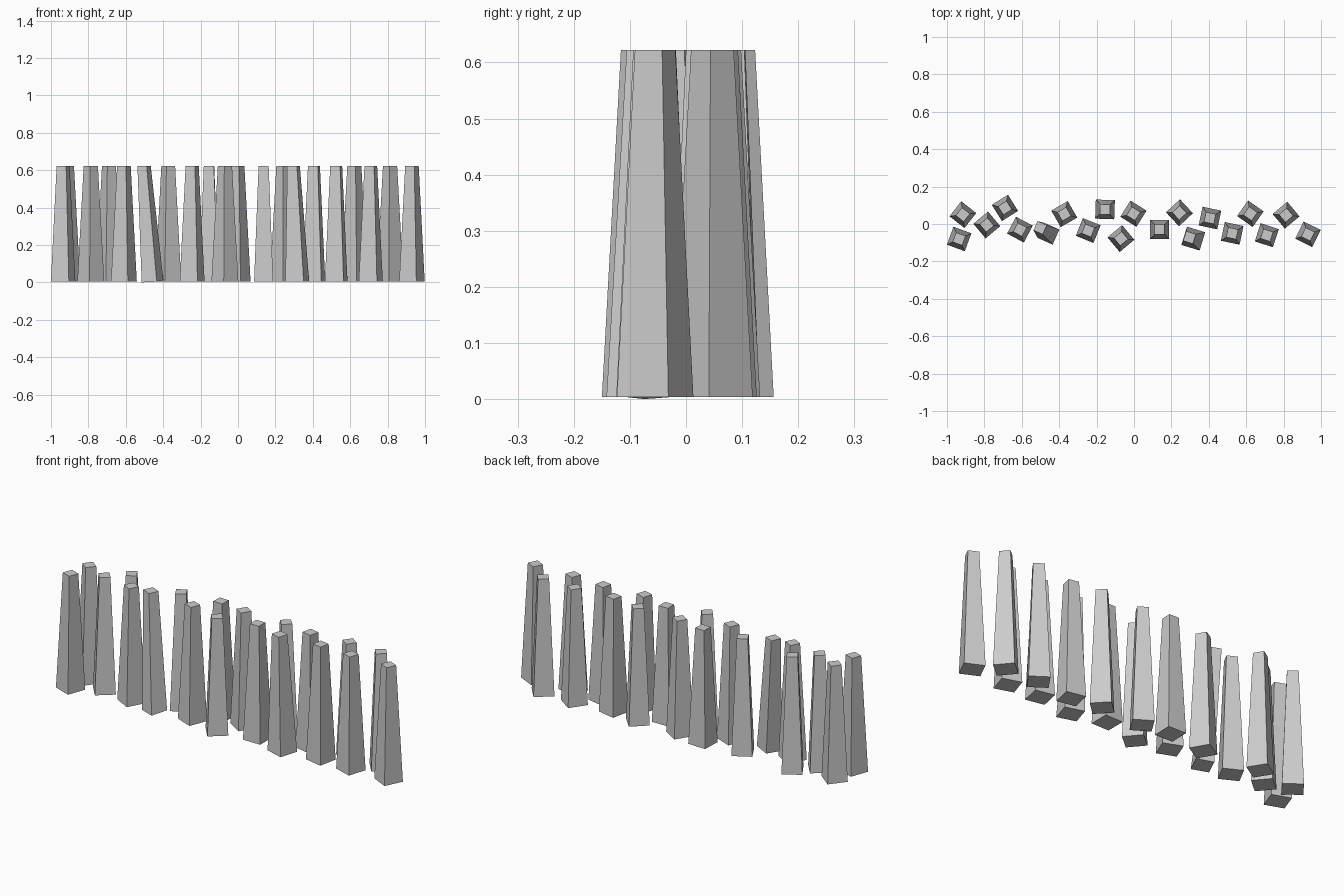
import bpy, bmesh
from math import radians, sin, cos, pi

if "Cube" in bpy.data.objects:
    bpy.data.objects.remove(bpy.data.objects["Cube"])

Z0, Z1 = 0.004, 0.622
BASE, TOP = 0.102, 0.054   # side lengths of the square ends


def post(name, x, y, angle, dx=0.0, dy=0.0, base=BASE):
    """Tapered square post; dx, dy shift the foot relative to the top."""
    bm = bmesh.new()
    rings = []
    for cx, cy, z, side in ((x + dx, y + dy, Z0, base), (x, y, Z1, TOP)):
        r = side / 2 ** 0.5
        a0 = radians(angle) + pi / 4
        rings.append([bm.verts.new((cx + r * cos(a0 + k * pi / 2),
                                    cy + r * sin(a0 + k * pi / 2), z)) for k in range(4)])
    lo, hi = rings
    bm.faces.new(lo[::-1])
    bm.faces.new(hi)
    for k in range(4):
        j = (k + 1) % 4
        bm.faces.new((lo[k], lo[j], hi[j], hi[k]))
    if dx < -1 or base != BASE:      # leaning post: foot cut slightly out of level
        for v, dz in zip(lo, (0.008, 0.002, -0.004, 0.0)):
            v.co.z += dz
    mesh = bpy.data.meshes.new(name)
    bm.to_mesh(mesh)
    bm.free()
    bpy.context.collection.objects.link(bpy.data.objects.new(name, mesh))


# Straight posts: x, y, turn in degrees
straight = [
    (-0.915, 0.05, -38), (-0.935, -0.08, -20), (-0.787, -0.005, 40),
    (-0.69, 0.086, 32), (-0.61, -0.03, -28), (-0.373, 0.053, 30),
    (-0.245, -0.035, -22), (-0.155, 0.078, -2), (-0.07, -0.078, 40),
    (-0.003, 0.055, -32), (0.137, -0.03, 0), (0.243, 0.06, 43),
    (0.406, 0.032, -12), (0.525, -0.05, -12), (0.622, 0.055, -35),
    (0.71, -0.06, -18), (0.813, 0.047, 40), (0.93, -0.055, -26),
]
for i, (x, y, a) in enumerate(straight):
    post(f"fence_post_{i + 1}", x, y, a)

# Leaning posts
post("leaning_post_1", -0.502, -0.02, -24, 0.045, -0.032, 0.088)
post("leaning_post_2", 0.297, -0.072, -17, 0.02, -0.006)
